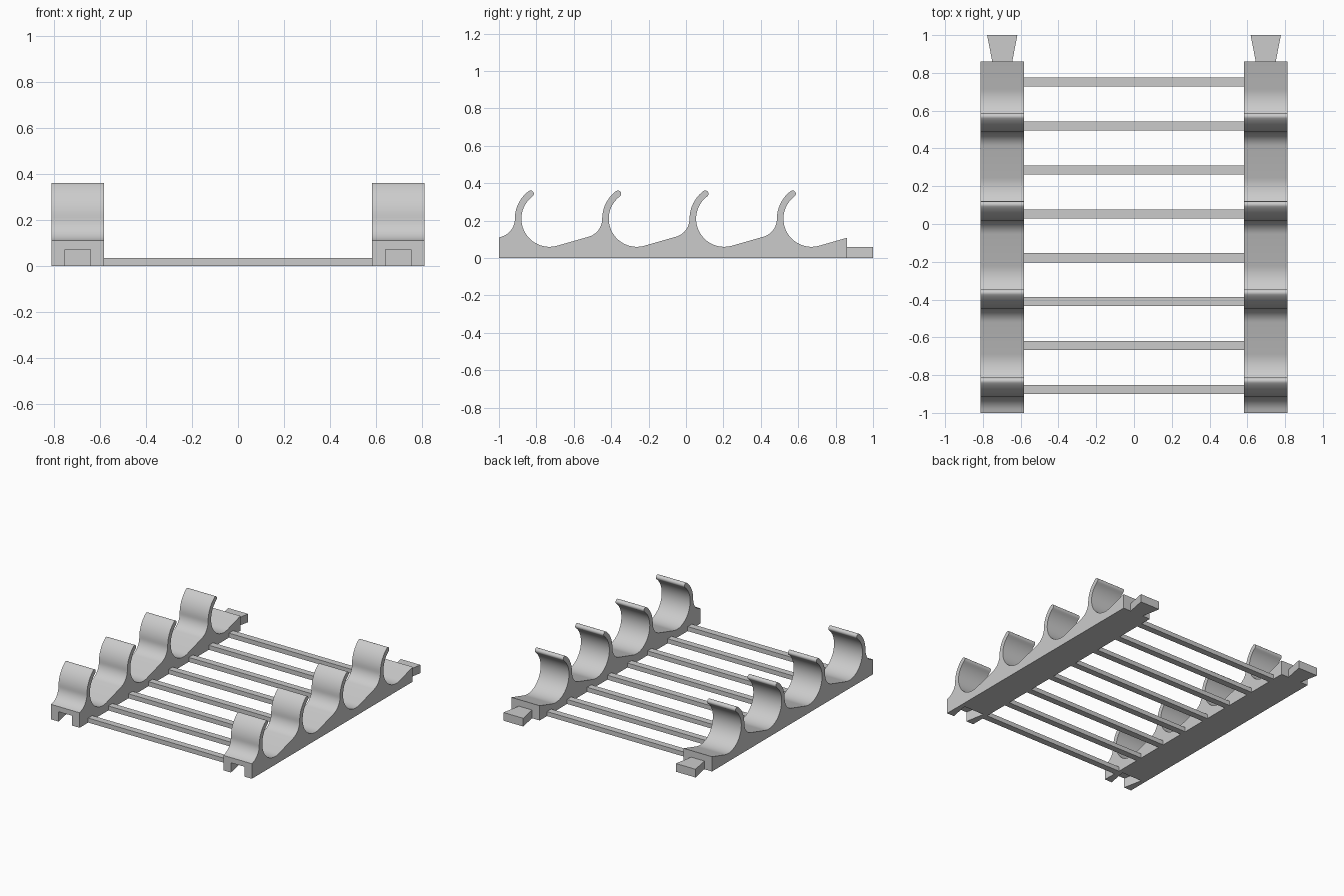
import bpy
import bmesh
from math import sin, cos, radians
from mathutils import Vector

if "Cube" in bpy.data.objects:
    bpy.data.objects.remove(bpy.data.objects["Cube"], do_unlink=True)

# One plain grey for everything
GREY = (0.6, 0.6, 0.6, 1)
grey = bpy.data.materials.new("plain_grey")
grey.use_nodes = True
grey.diffuse_color = GREY
grey.node_tree.nodes["Principled BSDF"].inputs["Base Color"].default_value = GREY

RAIL_X, RAIL_W = 0.6975, 0.23    # rail centre and width
FRONT, BACK = -1.0, 0.86         # rail ends along y
PITCH, FIRST, AXIS_Z = 0.467, -0.73, 0.21   # cradle spacing, first axis, height
INNER, OUTER, FILLET = 0.15, 0.185, 0.1
SLOPE = 15.6                     # ramp angle in degrees
TIP = 127                        # angle where each hook ends


def prism(name, points, direction):
    """Extrude a closed outline along a direction."""
    bm = bmesh.new()
    face = bm.faces.new([bm.verts.new(p) for p in points])
    result = bmesh.ops.extrude_face_region(bm, geom=[face])
    verts = [v for v in result["geom"] if isinstance(v, bmesh.types.BMVert)]
    bmesh.ops.translate(bm, verts=verts, vec=Vector(direction))
    bmesh.ops.recalc_face_normals(bm, faces=bm.faces)
    mesh = bpy.data.meshes.new(name)
    bm.to_mesh(mesh)
    bm.free()
    mesh.materials.append(grey)
    obj = bpy.data.objects.new(name, mesh)
    bpy.context.collection.objects.link(obj)
    return obj


def arc(y, z, radius, start, end, steps):
    angles = [radians(start + (end - start) * i / steps) for i in range(steps + 1)]
    return [(y + radius * cos(a), z + radius * sin(a)) for a in angles]


def rail_profile():
    """Side outline: base line, then four hooked cradles joined by ramps."""
    outline = [(BACK, 0), (FRONT, 0), (FRONT, 0.11)]
    for i in range(4):
        y = FIRST + i * PITCH
        mid = (INNER + OUTER) / 2
        tip_y = y + mid * cos(radians(TIP))
        tip_z = AXIS_Z + mid * sin(radians(TIP))
        outline += arc(y - OUTER - FILLET, AXIS_Z, FILLET, SLOPE - 90, 0, 12)
        outline += arc(y, AXIS_Z, OUTER, 180, TIP, 12)[1:]
        outline += arc(tip_y, tip_z, (OUTER - INNER) / 2, TIP, TIP - 180, 8)[1:-1]
        outline += arc(y, AXIS_Z, INNER, TIP, 270 + SLOPE, 32)
    outline.append((BACK, 0.108))
    return outline


def dovetail(name, x, y0, y1, z0, z1, narrow, wide):
    """Wedge that widens towards y1."""
    points = [(x - narrow, y0, z0), (x + narrow, y0, z0),
              (x + wide, y1, z0), (x - wide, y1, z0)]
    return prism(name, points, (0, 0, z1 - z0))


# Side rails, each with a dovetail socket in front and a tab behind
for side, sign in (("left", 1), ("right", -1)):
    x = sign * RAIL_X
    rail = prism(side + "_rail", [(x - RAIL_W / 2, y, z) for y, z in rail_profile()],
                 (RAIL_W, 0, 0))
    cutter = dovetail("socket_cutter", x, FRONT - 0.02, FRONT + 0.145,
                      -0.05, 0.072, 0.051, 0.083)
    cutter.hide_render = True
    bpy.ops.object.select_all(action="DESELECT")
    rail.select_set(True)
    bpy.context.view_layer.objects.active = rail
    cut = rail.modifiers.new("socket", "BOOLEAN")
    cut.operation = "DIFFERENCE"
    cut.solver = "EXACT"
    cut.object = cutter
    bpy.ops.object.modifier_apply(modifier=cut.name)
    bpy.data.objects.remove(cutter, do_unlink=True)
    bpy.ops.object.shade_smooth_by_angle(angle=radians(30))
    dovetail(side + "_tab", x, BACK, 1.0, 0, 0.06, 0.053, 0.08)

# Flat crossbars between the rails
half = RAIL_X - RAIL_W / 2
for i in range(8):
    y = -0.876 + i * 0.2325
    points = [(-half, y - 0.024, 0), (-half, y + 0.024, 0),
              (-half, y + 0.024, 0.033), (-half, y - 0.024, 0.033)]
    prism("crossbar_%d" % (i + 1), points, (2 * half, 0, 0))
